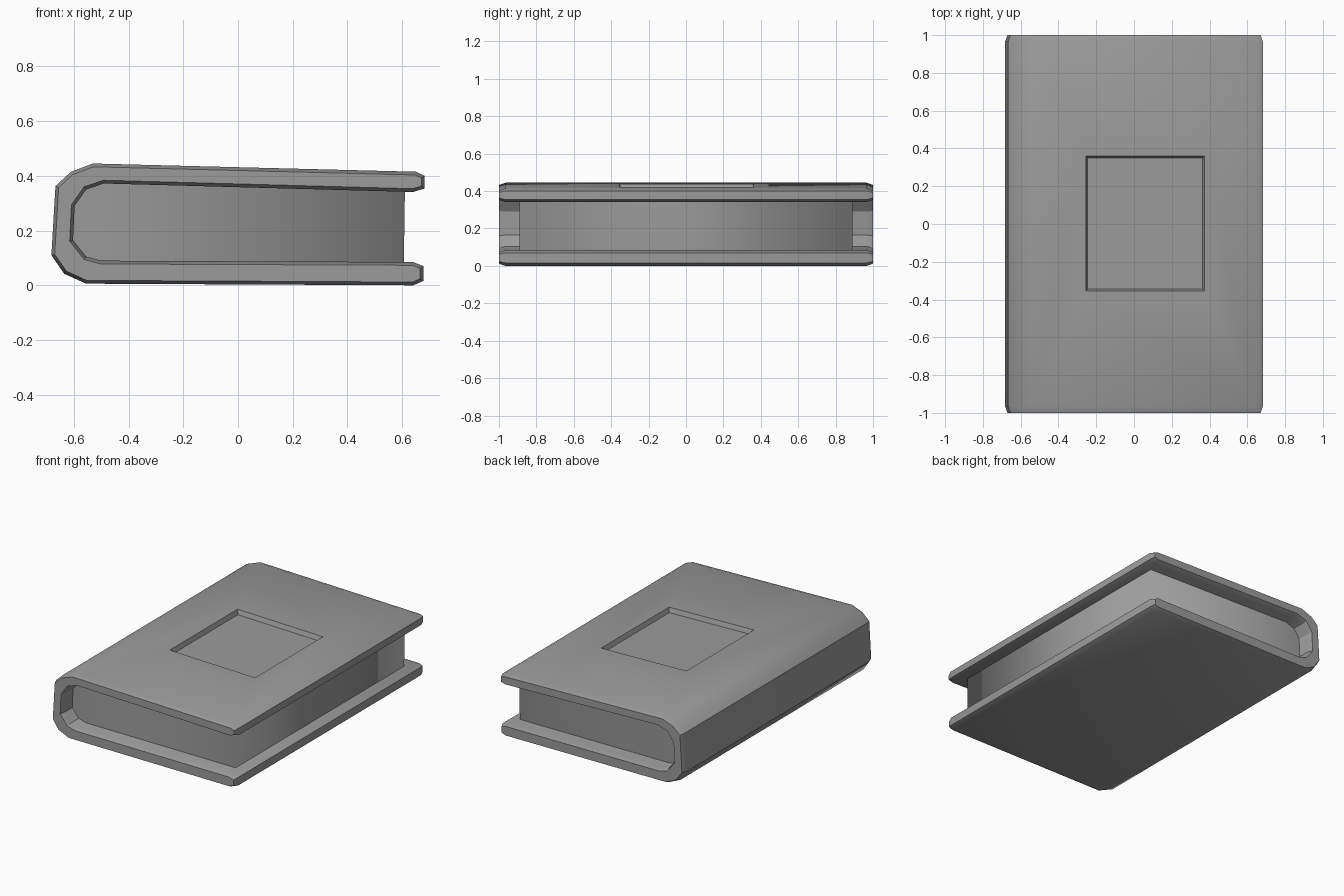
import bpy, bmesh, math
from mathutils import Vector

if "Cube" in bpy.data.objects:
    bpy.data.objects.remove(bpy.data.objects["Cube"])


def inset(profile, d):
    """Shrink a counter-clockwise (x, z) outline inward by d with mitred corners."""
    pts, out = [Vector(p) for p in profile], []
    for i, p in enumerate(pts):
        a = (p - pts[i - 1]).normalized()
        b = (pts[(i + 1) % len(pts)] - p).normalized()
        na, nb = Vector((-a.y, a.x)), Vector((-b.y, b.x))
        out.append(p + (na + nb) * d / (1 + na.dot(nb)))
    return out


def loft(name, sections):
    """Skin outlines placed along y: sections = [(y, outline), ...]."""
    bm = bmesh.new()
    rings = [[bm.verts.new((x, y, z)) for x, z in prof] for y, prof in sections]
    for r, s in zip(rings, rings[1:]):
        for i in range(len(r)):
            j = (i + 1) % len(r)
            bm.faces.new((r[i], r[j], s[j], s[i]))
    bm.faces.new(rings[0])
    bm.faces.new(rings[-1][::-1])
    bmesh.ops.recalc_face_normals(bm, faces=bm.faces)
    mesh = bpy.data.meshes.new(name)
    bm.to_mesh(mesh)
    bm.free()
    obj = bpy.data.objects.new(name, mesh)
    bpy.context.collection.objects.link(obj)
    return obj


# Cover: C-shaped outline in x, z, with chamfered ends
outer = [(-0.53, 0.445), (-0.61, 0.415), (-0.667, 0.363), (-0.682, 0.11),
         (-0.635, 0.042), (-0.555, 0.006), (0.64, 0.0), (0.678, 0.016),
         (0.678, 0.07), (0.64, 0.085)]
inner = [(-0.50, 0.09), (-0.555, 0.105), (-0.603, 0.165), (-0.597, 0.29),
         (-0.555, 0.35), (-0.49, 0.372)]
tip = [(0.64, 0.341), (0.682, 0.354), (0.682, 0.4), (0.65, 0.415)]
full = outer + inner + tip
end = inset(full, 0.012)
cover = loft("cover", [(-1, end), (-0.965, full), (0.965, full), (1, end)])

# Recessed panel in the front board
bpy.ops.mesh.primitive_cone_add(vertices=4, radius1=0.61 / math.sqrt(2),
                                radius2=0.67 / math.sqrt(2), depth=0.09,
                                rotation=(0, 0, math.pi / 4))
cutter = bpy.context.object
cutter.name = "panel_cutter"
cutter.hide_render = True
bpy.ops.object.transform_apply(rotation=True)
cutter.scale = (1, 0.71 / 0.625, 1)
cutter.rotation_euler = (0, math.atan(0.0254), 0)
cutter.location = (0.06, 0.003, 0.43 - 0.03 + 0.045)
bpy.context.view_layer.objects.active = cover
cut = cover.modifiers.new("panel", 'BOOLEAN')
cut.operation = 'DIFFERENCE'
cut.solver = 'EXACT'
cut.object = cutter
bpy.ops.object.modifier_apply(modifier="panel")
bpy.data.objects.remove(cutter)

# Page block: its top, bottom and spine side are buried in the cover, so left open
block = [(-0.61, 0.383), (-0.61, 0.082), (0.606, 0.078), (0.61, 0.35)]
pages = loft("pages", [(-0.89, block), (0.89, block)])
bm = bmesh.new()
bm.from_mesh(pages.data)
buried = [f for f in bm.faces if abs(f.normal.z) > 0.5 or f.normal.x < -0.5]
bmesh.ops.delete(bm, geom=buried, context='FACES')
bm.to_mesh(pages.data)
bm.free()

# Dark grey finish; cover keeps crisp edges, pages shade softly round the corners
grey = bpy.data.materials.new("dark_grey")
grey.diffuse_color = (0.33, 0.33, 0.33, 1)
grey.use_nodes = True
grey.node_tree.nodes["Principled BSDF"].inputs["Base Color"].default_value = grey.diffuse_color
for obj, angle in ((cover, 30), (pages, 100)):
    obj.data.materials.clear()
    obj.data.materials.append(grey)
    bpy.ops.object.select_all(action='DESELECT')
    obj.select_set(True)
    bpy.context.view_layer.objects.active = obj
    bpy.ops.object.shade_smooth_by_angle(angle=math.radians(angle))
